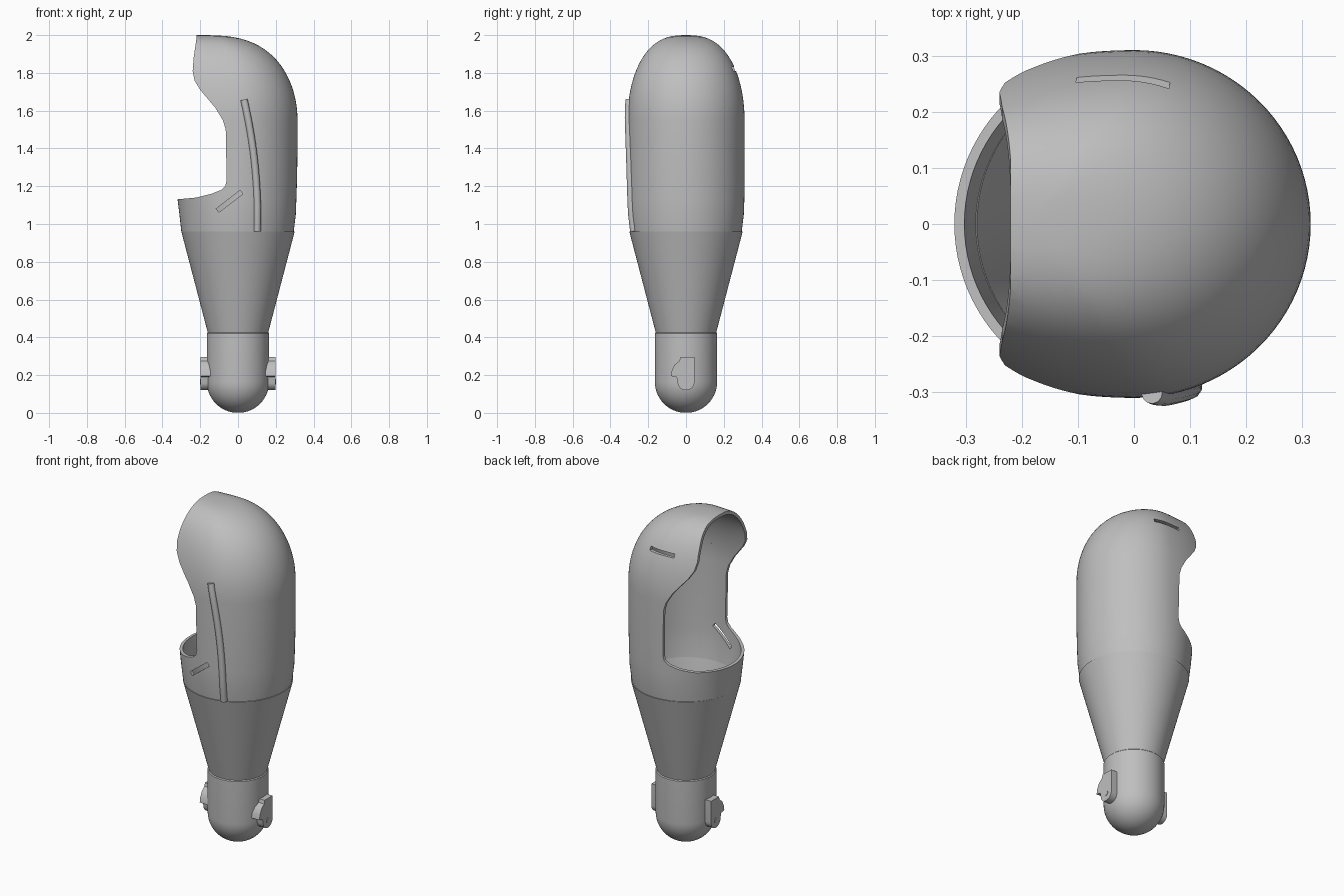
import bpy, bmesh, math
from mathutils import Vector

if "Cube" in bpy.data.objects:
    bpy.data.objects.remove(bpy.data.objects["Cube"])

GREY = (0.52, 0.52, 0.52, 1)
mat = bpy.data.materials.new("plain grey")
mat.use_nodes = True
mat.diffuse_color = GREY
bsdf = next(n for n in mat.node_tree.nodes if n.type == "BSDF_PRINCIPLED")
bsdf.inputs["Base Color"].default_value = GREY


def finish(name, bm):
    bmesh.ops.recalc_face_normals(bm, faces=bm.faces)
    mesh = bpy.data.meshes.new(name)
    bm.to_mesh(mesh)
    bm.free()
    mesh.materials.append(mat)
    ob = bpy.data.objects.new(name, mesh)
    bpy.context.collection.objects.link(ob)
    return ob


def activate(ob):
    bpy.ops.object.select_all(action="DESELECT")
    ob.select_set(True)
    bpy.context.view_layer.objects.active = ob


def smooth(ob, degrees=35):
    activate(ob)
    bpy.ops.object.shade_smooth_by_angle(angle=math.radians(degrees))


def loft(name, sections, sides=96):
    """Skin rings of (z, centre x, back radius, front radius, half width)."""
    bm = bmesh.new()
    rings = []
    for z, cx, back, front, half in sections:
        ring = []
        for i in range(sides):
            a = math.tau * i / sides
            rx = back if math.cos(a) > 0 else front
            ring.append(bm.verts.new((cx + rx * math.cos(a), half * math.sin(a), z)))
        rings.append(ring)
    for lo, hi in zip(rings, rings[1:]):
        for i in range(sides):
            j = (i + 1) % sides
            bm.faces.new((lo[i], lo[j], hi[j], hi[i]))
    bm.faces.new(rings[0][::-1])
    bm.faces.new(rings[-1])
    return finish(name, bm)


def prism(name, outline, place, depth):
    """Extrude a 2D outline; place maps (u, v) to the start plane."""
    bm = bmesh.new()
    face = bm.faces.new([bm.verts.new(place(u, v)) for u, v in outline])
    out = bmesh.ops.extrude_face_region(bm, geom=[face])
    moved = [g for g in out["geom"] if isinstance(g, bmesh.types.BMVert)]
    bmesh.ops.translate(bm, verts=moved, vec=depth)
    return finish(name, bm)


def box(name, centre, size, rotation):
    bm = bmesh.new()
    bmesh.ops.create_cube(bm, size=1)
    bmesh.ops.scale(bm, verts=bm.verts, vec=size)
    ob = finish(name, bm)
    ob.location, ob.rotation_euler = centre, rotation
    return ob


def carve(ob, cutter):
    cutter.hide_render = True
    mod = ob.modifiers.new("cut", "BOOLEAN")
    mod.operation, mod.solver, mod.object = "DIFFERENCE", "EXACT", cutter
    activate(ob)
    bpy.ops.object.modifier_apply(modifier=mod.name)
    bpy.data.objects.remove(cutter)


# Hood cross-sections: round at the collar, arched and reaching forward on top
COLLAR = [(0.96, 0.295, 0.30), (1.05, 0.306, 0.31), (1.13, 0.309, 0.32),
          (1.25, 0.313, 0.34), (1.4, 0.315, 0.4), (1.55, 0.315, 0.5)]


def hood_sections(inset=0.0):
    rows = []
    for z, back, front in COLLAR:
        half = min(back, 0.31)
        rows.append((z, 0, back - inset, front - inset, half - inset))
    if inset:
        rows.insert(0, (0.9,) + rows[0][1:])
    steps = 22
    for k in range(1, steps + 1):
        a = math.radians(89.5) * k / steps
        half = (0.31 - inset) * math.cos(a) ** 0.77
        back = -0.2 + (0.515 - inset) * math.cos(a) ** 0.7
        cx = min(0, back - half)
        rows.append((1.55 + (0.45 - inset) * math.sin(a), cx, back - cx,
                     0.5 - inset + cx, half))
    return rows


hood = loft("hood_shell", hood_sections())
carve(hood, loft("hood_hollow", hood_sections(0.018)))

# Side opening, traced as a profile and cut straight across
opening = [(-0.6, 1.125), (-0.33, 1.13), (-0.22, 1.14), (-0.14, 1.16), (-0.09, 1.18),
           (-0.068, 1.2), (-0.06, 1.23), (-0.065, 1.5), (-0.08, 1.55), (-0.12, 1.615),
           (-0.2, 1.71), (-0.23, 1.76), (-0.24, 1.81), (-0.235, 1.88), (-0.22, 1.98),
           (-0.22, 2.1), (-0.6, 2.1)]
carve(hood, prism("opening_cutter", opening, lambda u, v: (u, -0.5, v), (0, 1, 0)))

# Two narrow slots through the shell
carve(hood, box("upper_slot_cutter", (-0.02, 0.25, 1.82), (0.165, 0.12, 0.022), (0, 0, -0.18)))
carve(hood, box("lower_slot_cutter", (-0.045, -0.3, 1.12), (0.16, 0.12, 0.024), (0, -0.656, 0)))
smooth(hood)

# Tapered body with a rounded foot, hollow inside
R = 0.165
profile = [(R - R * math.cos(a), R * math.sin(a))
           for a in (math.pi / 2 * k / 14 for k in range(1, 15))]
profile += [(0.42, R), (0.425, 0.16), (0.96, 0.3), (0.96, 0.28), (0.42, 0.145), (R, 0.145), (0.06, 0.08)]
body = loft("tapered_body", [(z, 0, r, r, r) for z, r in profile])
smooth(body)


# Raised rib running down the front of the hood
def surface_y(x, z):
    rows = hood_sections()
    for lo, hi in zip(rows, rows[1:]):
        if lo[0] <= z <= hi[0]:
            t = (z - lo[0]) / (hi[0] - lo[0])
            _, cx, back, front, half = [p + (q - p) * t for p, q in zip(lo, hi)]
            rx = back if x > cx else front
            return -half * math.sqrt(1 - ((x - cx) / rx) ** 2)


curve = bpy.data.curves.new("rib_path", "CURVE")
curve.dimensions = "3D"
curve.bevel_depth, curve.bevel_resolution, curve.use_fill_caps = 0.019, 4, True
spline = curve.splines.new("POLY")
count = 16
spline.points.add(count - 1)
for k, point in enumerate(spline.points):
    t = k / (count - 1)
    z = 0.962 + 0.695 * t
    x = 0.102 + 0.02 * t - 0.09 * t * t
    point.co = (x, surface_y(x, z), z, 1)
rib = bpy.data.objects.new("front_rib", curve)
curve.materials.append(mat)
bpy.context.collection.objects.link(rib)
activate(rib)
bpy.ops.object.convert(target="MESH")
smooth(bpy.context.view_layer.objects.active, 50)

# Pivot lugs with pins, mirrored on both sides of the foot
lug = [(-0.03, 0.295), (0.045, 0.295)]
lug += [(0.045 * math.cos(a), 0.165 - 0.045 * math.sin(a))
        for a in (math.pi * k / 14 for k in range(15))]
lug += [(-0.05, 0.19), (-0.08, 0.195), (-0.075, 0.225), (-0.06, 0.255), (-0.035, 0.275)]
pin = [(0.015 * math.cos(a), 0.165 + 0.015 * math.sin(a))
       for a in (math.tau * k / 20 for k in range(20))]
for side, label in ((1, "left"), (-1, "right")):
    for part, outline, start, depth in (("lug", lug, 0.13, 0.068), ("pin", pin, 0.19, 0.011)):
        ob = prism(f"{label}_{part}", outline, lambda u, v: (side * start, u, v),
                   Vector((side * depth, 0, 0)))
        smooth(ob)
